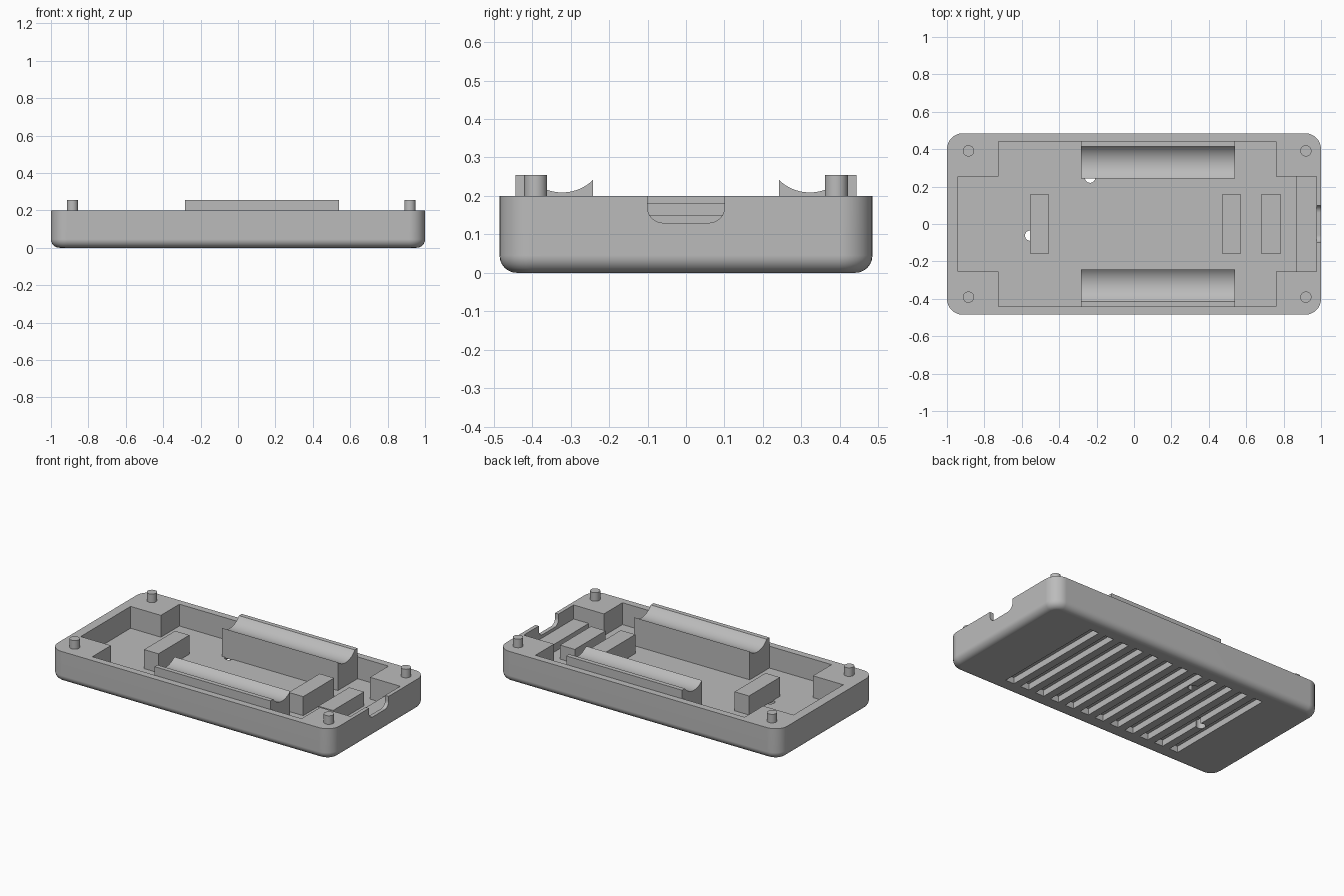
import bpy, bmesh, math

if "Cube" in bpy.data.objects:
    bpy.data.objects.remove(bpy.data.objects["Cube"])

grey = bpy.data.materials.new("plain_grey")
grey.diffuse_color = (0.5, 0.5, 0.5, 1)
grey.use_nodes = True
grey.node_tree.nodes["Principled BSDF"].inputs["Base Color"].default_value = grey.diffuse_color

FLOOR = 0.06   # inside floor height
RIM = 0.20     # top of the wall


def add_object(name, bm):
    bmesh.ops.recalc_face_normals(bm, faces=bm.faces)
    mesh = bpy.data.meshes.new(name)
    bm.to_mesh(mesh)
    bm.free()
    mesh.materials.append(grey)
    ob = bpy.data.objects.new(name, mesh)
    bpy.context.collection.objects.link(ob)
    return ob


def loft(name, rings):
    """Closed solid through rings of equal point count."""
    bm = bmesh.new()
    vs = [[bm.verts.new(p) for p in r] for r in rings]
    n = len(vs[0])
    for a, b in zip(vs, vs[1:]):
        for i in range(n):
            j = (i + 1) % n
            bm.faces.new((a[i], a[j], b[j], b[i]))
    bm.faces.new(vs[0][::-1])
    bm.faces.new(vs[-1])
    return add_object(name, bm)


def prism_z(name, pts, z0, z1):
    return loft(name, [[(x, y, z) for x, y in pts] for z in (z0, z1)])


def prism_x(name, pts, x0, x1):
    return loft(name, [[(x, y, z) for y, z in pts] for x in (x0, x1)])


def box(name, x0, x1, y0, y1, z0, z1):
    return prism_z(name, [(x0, y0), (x1, y0), (x1, y1), (x0, y1)], z0, z1)


def cylinder(name, x, y, r, z0, z1, n=32):
    ring = [(x + r * math.cos(2 * math.pi * i / n), y + r * math.sin(2 * math.pi * i / n))
            for i in range(n)]
    return prism_z(name, ring, z0, z1)


def rounded_rect(hx, hy, r, seg=8):
    pts = []
    for k, (sx, sy) in enumerate([(1, 1), (-1, 1), (-1, -1), (1, -1)]):
        for i in range(seg + 1):
            a = math.pi / 2 * (k + i / seg)
            pts.append((sx * (hx - r) + r * math.cos(a), sy * (hy - r) + r * math.sin(a)))
    return pts


def cut(target, cutter):
    cutter.hide_render = True
    mod = target.modifiers.new("cut", 'BOOLEAN')
    mod.operation = 'DIFFERENCE'
    mod.solver = 'EXACT'
    mod.object = cutter
    bpy.context.view_layer.update()
    dg = bpy.context.evaluated_depsgraph_get()
    mesh = bpy.data.meshes.new_from_object(target.evaluated_get(dg))
    target.modifiers.clear()
    target.data = mesh
    bpy.data.objects.remove(cutter)


def smooth(ob):
    bpy.ops.object.select_all(action='DESELECT')
    ob.select_set(True)
    bpy.context.view_layer.objects.active = ob
    bpy.ops.object.shade_smooth_by_angle(angle=math.radians(30))


# Tray body: rounded corners and a rounded lower edge
rings = []
fillet = 0.045
for i in range(7):
    a = math.pi / 2 * i / 6
    inset = fillet * (1 - math.sin(a))
    z = fillet * (1 - math.cos(a))
    rings.append([(x, y, z) for x, y in rounded_rect(1 - inset, 0.485 - inset, 0.085 - inset)])
rings.append([(x, y, RIM) for x, y in rounded_rect(1, 0.485, 0.085)])
case = loft("tray_body", rings)

# Cavity leaving solid corner blocks
cavity = [(-0.94, -0.253), (-0.725, -0.253), (-0.725, -0.441), (0.76, -0.441),
          (0.76, -0.253), (0.975, -0.253), (0.975, 0.253), (0.76, 0.253),
          (0.76, 0.441), (-0.725, 0.441), (-0.725, 0.253), (-0.94, 0.253)]
cut(case, prism_z("cavity_cutter", cavity, FLOOR, 0.4))

# Cable port in the right wall
port = [(0.1, 0.3), (-0.1, 0.3)]
for s, start in ((-1, math.pi), (1, 1.5 * math.pi)):
    for i in range(9):
        a = start + math.pi / 2 * i / 8
        port.append((s * 0.06 + 0.04 * math.cos(a), 0.17 + 0.04 * math.sin(a)))
cut(case, prism_x("port_cutter", port, 0.95, 1.1))

# Blind grooves under the floor
SLOTS, PITCH, WIDTH = 12, 0.112, 0.062
for i in range(SLOTS):
    x = (i - (SLOTS - 1) / 2) * PITCH
    cut(case, box("groove_cutter", x - WIDTH / 2, x + WIDTH / 2, -0.38, 0.38, -0.1, 0.04))

# Small holes through the floor
for x, y in ((-0.555, -0.062), (-0.235, 0.248)):
    cut(case, cylinder("hole_cutter", x, y, 0.028, -0.1, 0.1, 24))
smooth(case)
case.modifiers.new("weighted_normals", 'WEIGHTED_NORMAL').keep_sharp = True

# Locating pins on the corner blocks
for x in (-0.885, 0.919):
    for y in (-0.391, 0.391):
        smooth(cylinder("locating_pin", x, y, 0.03, RIM - 0.01, 0.255))

# Support ribs and port shelf
for name, x0, x1, top in (("left_rib", -0.557, -0.455, 0.182),
                          ("middle_rib", 0.47, 0.573, 0.182),
                          ("right_rib", 0.68, 0.785, 0.15)):
    box(name, x0, x1, -0.157, 0.157, FLOOR - 0.005, top)
box("port_shelf", 0.868, 0.98, -0.253, 0.253, FLOOR - 0.005, 0.11)

# Mirrored cradles with a hollow top
R, CY, CZ = 0.115, 0.322, 0.324
a0 = math.asin((0.242 - CY) / R)
a1 = math.acos((CZ - 0.255) / R)
arc = [(CY + R * math.sin(a0 + (a1 - a0) * i / 16),
        CZ - R * math.cos(a0 + (a1 - a0) * i / 16)) for i in range(17)]
profile = [(0.242, FLOOR - 0.005)] + arc + [(0.443, 0.255), (0.443, FLOOR - 0.005)]
for side, s in (("back", 1), ("front", -1)):
    smooth(prism_x(side + "_cradle", [(s * y, z) for y, z in profile], -0.283, 0.54))
